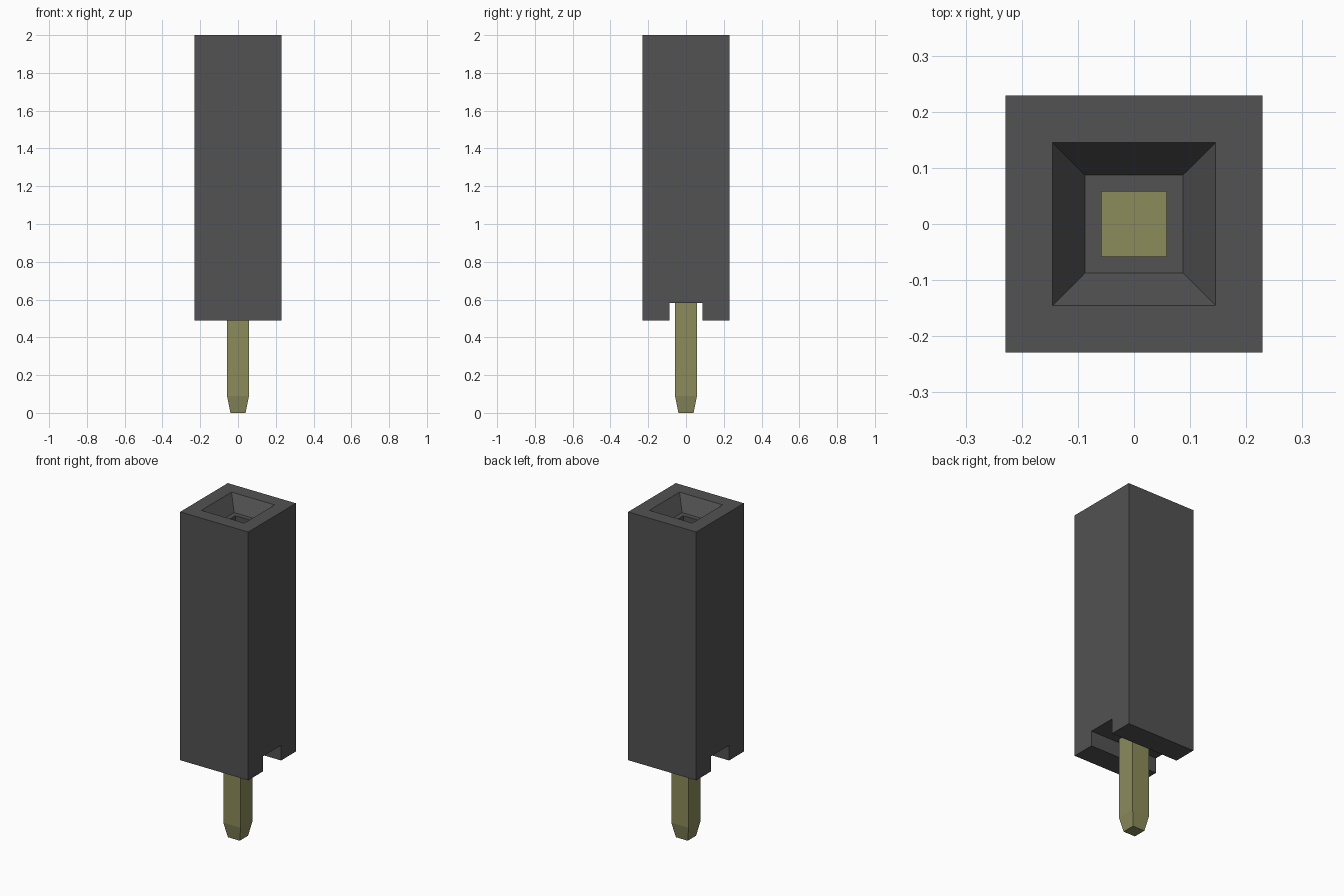
import bpy
import bmesh

old = bpy.data.objects.get("Cube")
if old:
    bpy.data.objects.remove(old, do_unlink=True)


def material(name, rgb):
    mat = bpy.data.materials.new(name)
    mat.use_nodes = True
    colour = (*rgb, 1.0)
    mat.diffuse_color = colour
    mat.node_tree.nodes["Principled BSDF"].inputs["Base Color"].default_value = colour
    return mat


def square_loft(name, sections, mat):
    """Solid through square sections given as (half width x, half width y, height)."""
    bm = bmesh.new()
    rings = []
    for hx, hy, z in sections:
        corners = ((-hx, -hy), (hx, -hy), (hx, hy), (-hx, hy))
        rings.append([bm.verts.new((x, y, z)) for x, y in corners])
    for low, high in zip(rings, rings[1:]):
        for i in range(4):
            j = (i + 1) % 4
            bm.faces.new((low[i], low[j], high[j], high[i]))
    bm.faces.new(rings[0][::-1])
    bm.faces.new(rings[-1])
    bmesh.ops.recalc_face_normals(bm, faces=bm.faces)
    mesh = bpy.data.meshes.new(name)
    bm.to_mesh(mesh)
    bm.free()
    mesh.materials.append(mat)
    obj = bpy.data.objects.new(name, mesh)
    bpy.context.collection.objects.link(obj)
    return obj


black = material("dark grey plastic", (0.085, 0.085, 0.085))
gold = material("dull gold metal", (0.26, 0.26, 0.105))

BODY, PIN, HOLE, MOUTH = 0.229, 0.058, 0.087, 0.145
BASE, SLOT_TOP, LEDGE, TOP = 0.49, 0.582, 1.913, 2.0
PIN_TOP = 1.0

# Housing: one continuous skin, down the funnel, over the ledge and into the shaft
housing = square_loft("housing", [
    (BODY, BODY, BASE), (BODY, BODY, TOP), (MOUTH, MOUTH, TOP),
    (HOLE, HOLE, LEDGE), (PIN, PIN, LEDGE), (PIN, PIN, PIN_TOP)], black)

# Slot across the underside, open to both sides
cutter = square_loft("slot_cutter", [
    (BODY * 2, HOLE, BASE - HOLE), (BODY * 2, HOLE, SLOT_TOP)], black)
cutter.hide_render = True
cutter.hide_viewport = True
cut = housing.modifiers.new("slot", "BOOLEAN")
cut.operation = "DIFFERENCE"
cut.solver = "EXACT"
cut.object = cutter

# Pin with tapered tip, showing at the bottom of the shaft
square_loft("pin", [
    (0.04, 0.04, 0), (PIN, PIN, 0.09), (PIN, PIN, PIN_TOP + 0.005)], gold)
